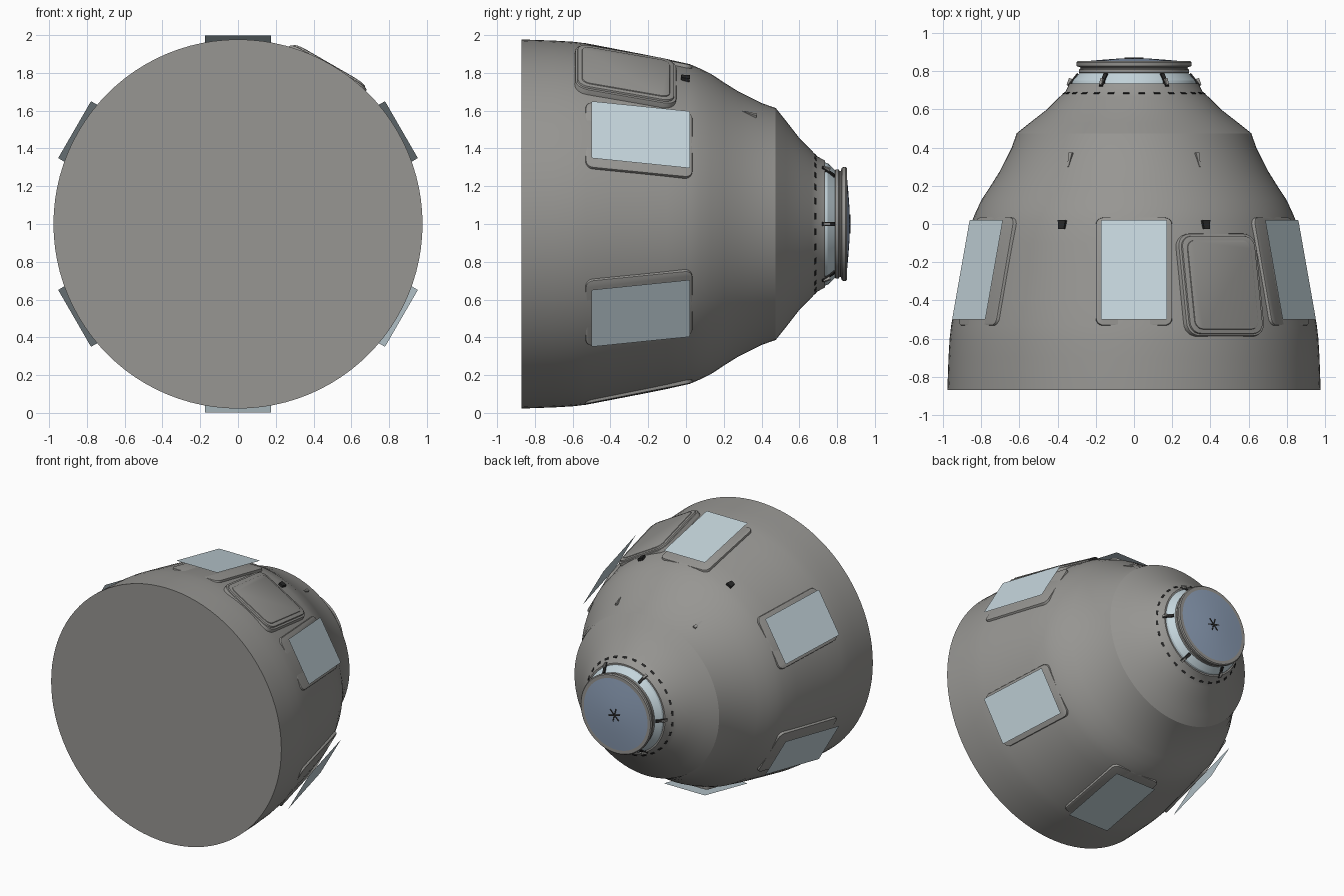
import bpy, bmesh, math
from mathutils import Vector, Matrix

cube = bpy.data.objects.get("Cube")
if cube:
    bpy.data.objects.remove(cube, do_unlink=True)

CENTRE = Vector((0, 0, 1))


def material(name, rgb):
    m = bpy.data.materials.new(name)
    m.use_nodes = True
    m.diffuse_color = (*rgb, 1)
    m.node_tree.nodes["Principled BSDF"].inputs["Base Color"].default_value = (*rgb, 1)
    return m


GREY = material("hull grey", (0.31, 0.305, 0.29))
GLASS = material("pale blue glass", (0.56, 0.67, 0.72))
BLUE = material("port blue", (0.27, 0.35, 0.48))
BLACK = material("black", (0.02, 0.02, 0.02))


def finish(name, bm, mat, angle=25):
    mesh = bpy.data.meshes.new(name)
    bm.to_mesh(mesh)
    bm.free()
    mesh.materials.append(mat)
    ob = bpy.data.objects.new(name, mesh)
    bpy.context.collection.objects.link(ob)
    bpy.ops.object.select_all(action='DESELECT')
    ob.select_set(True)
    bpy.context.view_layer.objects.active = ob
    bpy.ops.object.shade_smooth_by_angle(angle=math.radians(angle))
    return ob


def lathe(name, profile, mat, steps=96):
    """Spin (y, radius) points around the long axis."""
    bm = bmesh.new()
    verts = [bm.verts.new(CENTRE + Vector((r, y, 0))) for y, r in profile]
    edges = [bm.edges.new(pair) for pair in zip(verts, verts[1:])]
    bmesh.ops.spin(bm, geom=verts + edges, cent=CENTRE, axis=(0, 1, 0),
                   angle=2 * math.pi, steps=steps)
    bmesh.ops.remove_doubles(bm, verts=bm.verts, dist=0.0005)
    bmesh.ops.recalc_face_normals(bm, faces=bm.faces)
    return finish(name, bm, mat)


def panel(name, degrees, ys, rs, half, mat, depth=0.0, corner=0.0, bevel=0.0, taper=1.0):
    """Rounded plate lying on the hull, from (ys[0], rs[0]) to (ys[1], rs[1])."""
    a = math.radians(degrees)
    out = Vector((math.cos(a), 0, math.sin(a)))
    side = Vector((-math.sin(a), 0, math.cos(a)))
    start = CENTRE + out * rs[0] + Vector((0, ys[0], 0))
    along = out * (rs[1] - rs[0]) + Vector((0, ys[1] - ys[0], 0))
    length = along.length
    along.normalize()
    normal = side.cross(along)
    if normal.dot(out) < 0:
        normal.negate()
    bm = bmesh.new()
    verts = []
    for k, (su, sv) in enumerate(((1, 1), (-1, 1), (-1, -1), (1, -1))):
        for i in range(7 if corner else 1):
            t = math.pi / 2 * (k + i / 6)
            u = su * (half - corner) + corner * math.cos(t)
            v = length / 2 + sv * (length / 2 - corner) + corner * math.sin(t)
            if sv < 0:
                u *= taper
            verts.append(bm.verts.new(start + side * u + along * v))
    face = bm.faces.new(verts)
    face.normal_update()
    if face.normal.dot(normal) < 0:
        face.normal_flip()
    if depth:
        rim = list(face.edges)
        res = bmesh.ops.extrude_face_region(bm, geom=[face], use_keep_orig=True)
        moved = [g for g in res["geom"] if isinstance(g, bmesh.types.BMVert)]
        bmesh.ops.translate(bm, verts=moved, vec=-normal * depth)
        bmesh.ops.recalc_face_normals(bm, faces=bm.faces)
        if bevel:
            bmesh.ops.bevel(bm, geom=rim, offset=bevel, segments=2,
                            profile=0.5, affect='EDGES')
    return finish(name, bm, mat)


# Pressure hull with a flat base
lathe("hull", [(-.87, 0), (-.87, .977), (-.7, .971), (-.6, .965), (-.53, .957),
               (-.4, .932), (-.25, .903), (-.1, .873), (.02, .846), (.07, .825),
               (.13, .796), (.2, .75), (.28, .7), (.4, .64), (.475, .614),
               (.53, .545), (.6, .455), (.665, .39), (.69, .36), (.735, .337),
               (.735, .3)], GREY)

# Docking port: glazed collar, flange and domed cover
lathe("port_collar", [(.73, .327), (.75, .322), (.795, .28)], GLASS)
lathe("port_flange", [(.785, .26), (.785, .28), (.792, .289), (.808, .289),
                      (.814, .28), (.82, .282), (.826, .3), (.845, .302),
                      (.852, .295), (.852, .27)], GREY)
lathe("port_cover", [(.848, .284), (.855, .22), (.861, .15), (.866, .08), (.868, 0)], BLUE)

# Star mark at the centre of the cover
for i in range(3):
    bm = bmesh.new()
    place = (Matrix.Translation(CENTRE + Vector((0, .868, 0)))
             @ Matrix.Rotation(math.radians(60 * i + 15), 4, 'Y')
             @ Matrix.Diagonal((.1, .005, .008, 1)))
    bmesh.ops.create_cube(bm, size=1, matrix=place)
    finish(f"star_bar_{i + 1}", bm, BLACK)

# Six struts bracing the collar, each on a small foot
for i in range(6):
    panel(f"strut_{i + 1}", 60 * i, (.725, .79), (.35, .298), .011, BLACK, depth=.02)
    panel(f"strut_foot_{i + 1}", 60 * i, (.73, .765), (.353, .34), .007, GREY, depth=.025)

# Ring of short slots around the nose
for i in range(28):
    panel(f"nose_slot_{i + 1}", (i + .5) * 360 / 28, (.682, .692), (.374, .362),
          .017, BLACK, depth=.008)

# Six windows: a rounded frame on the hull and a flat pane standing off it
for i in range(6):
    angle = 30 + 60 * i
    panel(f"window_frame_{i + 1}", angle, (-.53, .035), (.953, .841), .2, GREY,
          depth=.04, corner=.04, bevel=.006)
    panel(f"window_pane_{i + 1}", angle, (-.5, .02), (.999, .893), .174, GLASS, corner=.008)

# Side hatch in stepped layers
for name, half, inset, drop, corner in (("hatch_base", .235, 0, .018, .07),
                                        ("hatch_rim", .22, .012, .006, .06),
                                        ("hatch_door", .192, .035, 0, .045)):
    slope = .2 * inset
    panel(name, 60, (-.585 + inset, -.05 - inset), (.988 - slope - drop, .881 + slope - drop),
          half, GREY, depth=.05, corner=corner, bevel=.005)

# Paired thrusters and small fins on the upper side
for label, sign in (("left", -1), ("right", 1)):
    panel(f"{label}_thruster", 90 + sign * 26, (-.025, .02), (.872, .866), .022, BLACK,
          depth=.03, taper=.75)
    panel(f"{label}_fin", 90 + sign * 30, (.3, .375), (.692, .668), .011, GREY,
          depth=.03, taper=.3)
